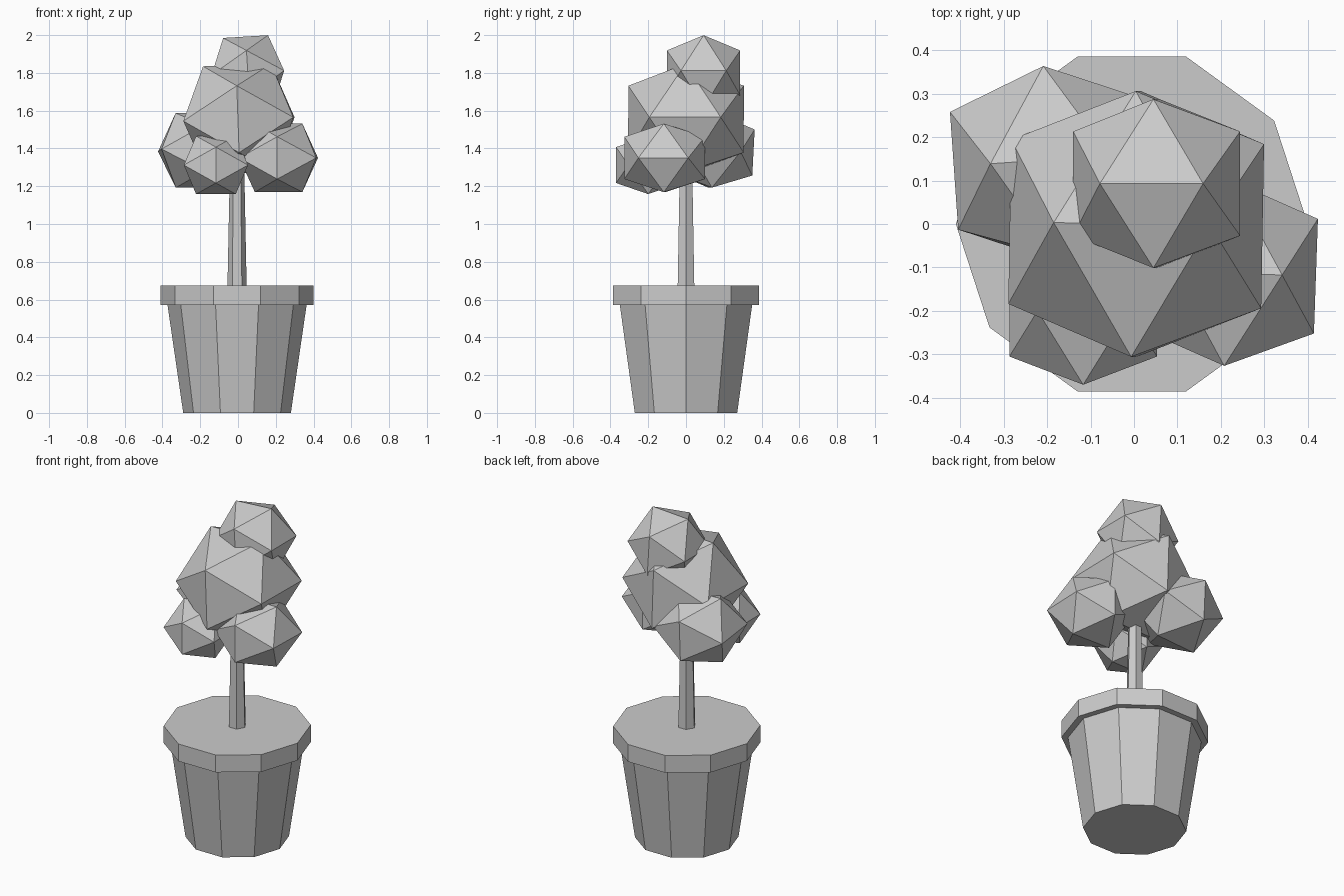
import bpy, bmesh, math
from mathutils import Matrix, Vector, Euler

cube = bpy.data.objects.get("Cube")
if cube:
    bpy.data.objects.remove(cube, do_unlink=True)

# One plain grey for the whole plant
grey = bpy.data.materials.new("plain_grey")
grey.use_nodes = True
colour = (0.6, 0.6, 0.6, 1)
grey.diffuse_color = colour
grey.node_tree.nodes["Principled BSDF"].inputs["Base Color"].default_value = colour


def add_object(name, bm):
    bmesh.ops.recalc_face_normals(bm, faces=bm.faces)
    mesh = bpy.data.meshes.new(name)
    bm.to_mesh(mesh)
    bm.free()
    mesh.materials.append(grey)
    obj = bpy.data.objects.new(name, mesh)
    bpy.context.collection.objects.link(obj)
    return obj


def turned(name, sides, profile, centre_x=-0.005):
    """Closed many-sided solid from (radius, height) pairs, a corner facing +x."""
    bm = bmesh.new()
    rings = []
    for radius, z in profile:
        angles = [math.tau * i / sides for i in range(sides)]
        rings.append([bm.verts.new((centre_x + radius * math.cos(a),
                                    radius * math.sin(a), z)) for a in angles])
    for low, high in zip(rings, rings[1:]):
        for i in range(sides):
            j = (i + 1) % sides
            bm.faces.new((low[i], low[j], high[j], high[i]))
    bm.faces.new(rings[0][::-1])
    bm.faces.new(rings[-1])
    return add_object(name, bm)


def leaf_clump(name, centre, half_edge, turn=(0, 0, 0)):
    """Twenty-sided clump with one edge level on top, running along x."""
    bm = bmesh.new()
    bmesh.ops.create_icosphere(bm, subdivisions=1, radius=1)
    level = Matrix.Rotation(-math.atan(2) / 2, 4, 'Y')
    size = Matrix.Diagonal(Vector(half_edge) * 1.902).to_4x4()
    spin = Euler([math.radians(t) for t in turn]).to_matrix().to_4x4()
    bm.transform(Matrix.Translation(centre) @ spin @ size @ level)
    return add_object(name, bm)


# Pot with overhanging rim, filled level to the top
turned("pot", 10, [(0.285, 0), (0.368, 0.57), (0.405, 0.57), (0.405, 0.675)])

# Tapered trunk reaching into the leaves
turned("trunk", 6, [(0.051, 0.66), (0.034, 1.5)])

# Leaf clumps
leaf_clump("top_leaves", (0.052, 0.093, 1.8), (0.119, 0.12, 0.119), (0, -3.5, 0))
leaf_clump("main_leaves", (0.005, 0, 1.555), (0.18, 0.189, 0.177), (0, -2, -1))
leaf_clump("left_leaves", (0.215, -0.113, 1.35), (0.126, 0.132, 0.112), (0, 0, -2))
leaf_clump("front_leaves", (-0.117, -0.2, 1.312), (0.105, 0.105, 0.095))
leaf_clump("back_right_leaves", (-0.193, 0.138, 1.39), (0.137, 0.136, 0.122), (-3, 0, 4))
